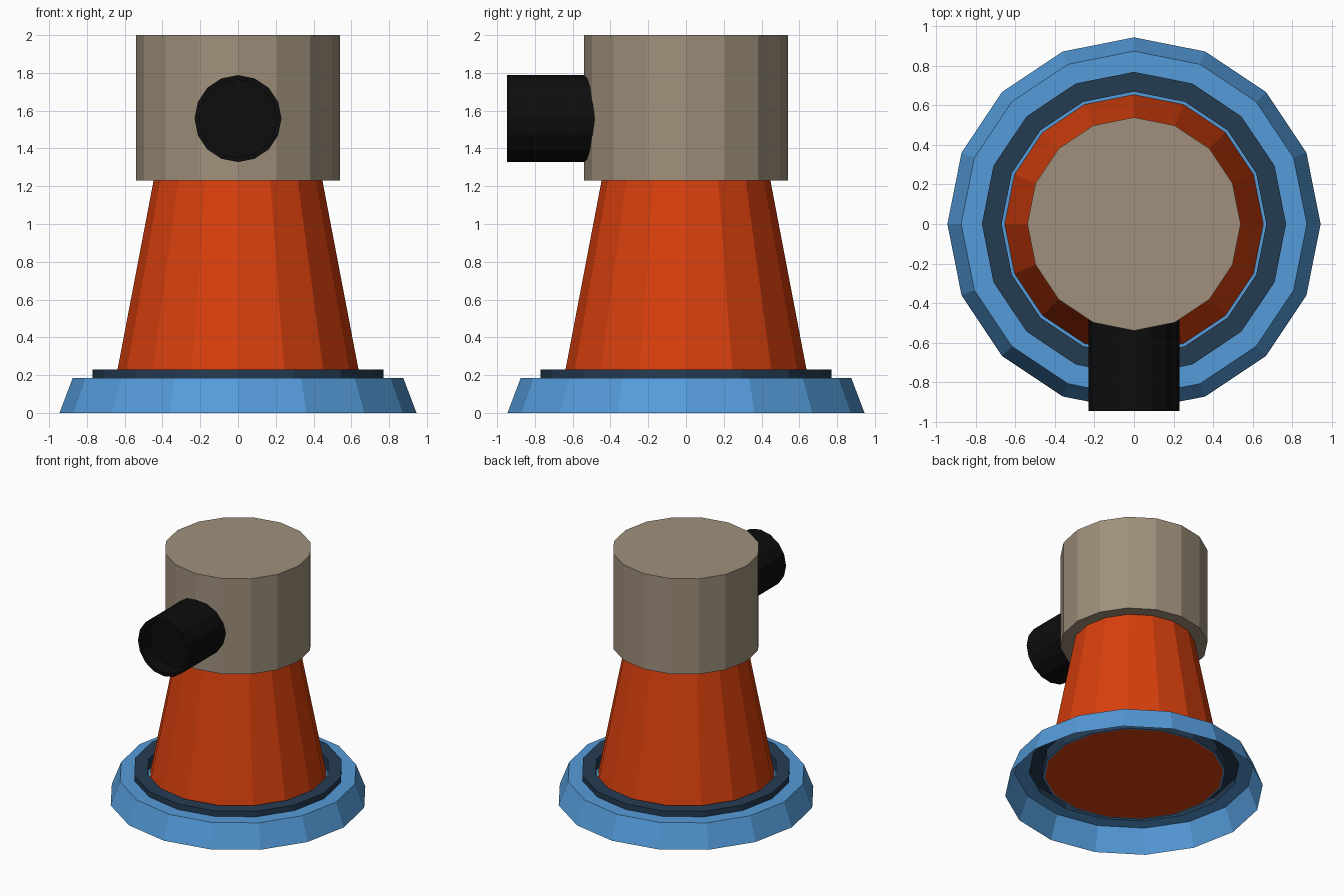
import bpy, bmesh, math
from mathutils import Matrix

if "Cube" in bpy.data.objects:
    bpy.data.objects.remove(bpy.data.objects["Cube"])

SIDES = 16


def material(name, color):
    m = bpy.data.materials.new(name)
    m.diffuse_color = (*color, 1)
    m.use_nodes = True
    m.node_tree.nodes["Principled BSDF"].inputs["Base Color"].default_value = m.diffuse_color
    return m


def lathe(name, profile, mat, start_cap=False, end_cap=False, matrix=None):
    """Spin an (radius, height) profile around z; caps are flat n-gons."""
    bm = bmesh.new()
    rings = []
    for r, z in profile:
        angles = [2 * math.pi * i / SIDES for i in range(SIDES)]
        rings.append([bm.verts.new((r * math.cos(a), r * math.sin(a), z)) for a in angles])
    for lo, hi in zip(rings, rings[1:]):
        for i in range(SIDES):
            j = (i + 1) % SIDES
            bm.faces.new((lo[i], lo[j], hi[j], hi[i]))
    if start_cap:
        bm.faces.new(rings[0][::-1])
    if end_cap:
        bm.faces.new(rings[-1])
    if matrix:
        bm.transform(matrix)
    mesh = bpy.data.meshes.new(name)
    bm.to_mesh(mesh)
    bm.free()
    mesh.materials.append(mat)
    obj = bpy.data.objects.new(name, mesh)
    bpy.context.collection.objects.link(obj)
    return obj


blue = material("blue", (0.09, 0.33, 0.70))
navy = material("navy", (0.018, 0.045, 0.085))
orange = material("orange", (0.68, 0.05, 0.004))
tan = material("tan", (0.35, 0.28, 0.20))
black = material("black", (0.004, 0.004, 0.004))

# Hollow sloped base skirt, open underneath
lathe("base_skirt", [(0.945, 0), (0.875, 0.185), (0.77, 0.185)], blue)

# Raised hollow collar on the base
lathe("base_collar", [(0.77, 0.185), (0.77, 0.23), (0.67, 0.23), (0.67, 0.14)], navy)

# Narrow floor between collar and tapered body
lathe("collar_floor", [(0.67, 0.14), (0.655, 0.14)], blue)

# Tapered body
lathe("tapered_body", [(0.655, 0.14), (0.447, 1.23)], orange, True, True)

# Cylindrical head
lathe("head", [(0.54, 1.23), (0.54, 2.0)], tan, True, True)

# Front spout with a recessed mouth
lathe("spout", [(0.23, 0.45), (0.23, 0.947), (0.205, 0.947), (0.205, 0.83)], black,
      True, True,
      Matrix.Translation((0, 0, 1.558)) @ Matrix.Rotation(math.pi / 2, 4, 'X'))
